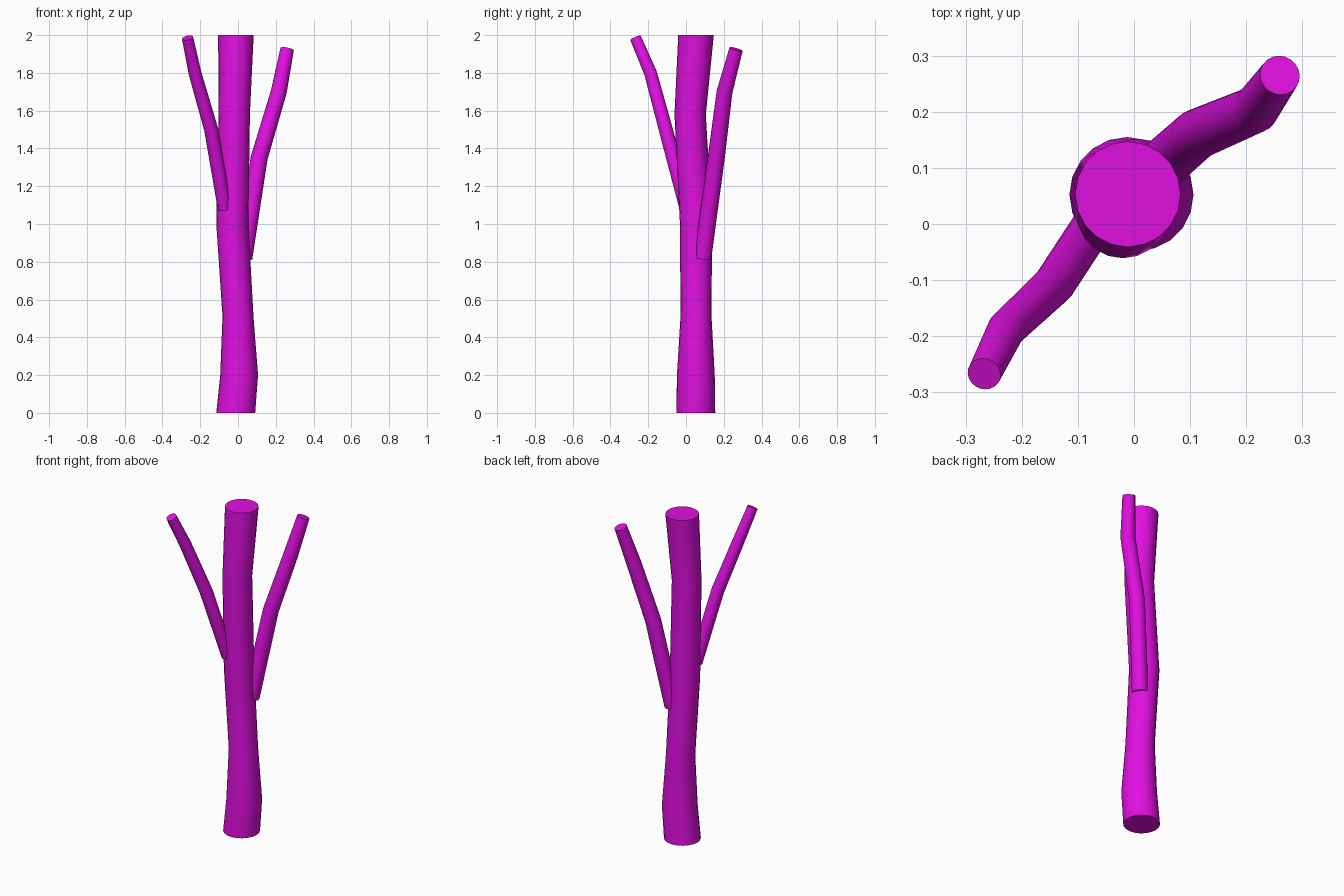
import bpy, bmesh, math
from mathutils import Vector

cube = bpy.data.objects.get("Cube")
if cube:
    bpy.data.objects.remove(cube, do_unlink=True)

# Single bark colour
bark = bpy.data.materials.new("magenta_bark")
bark.use_nodes = True
colour = (0.75, 0.005, 0.75, 1)
bark.diffuse_color = colour
bark.node_tree.nodes["Principled BSDF"].inputs["Base Color"].default_value = colour


def limb(name, path, sides, level=False):
    """Capped tube through (x, y, z, radius) points; level keeps rings horizontal."""
    bm = bmesh.new()
    points = [Vector(p[:3]) for p in path]
    rings = []
    for i, p in enumerate(points):
        before, after = points[max(i - 1, 0)], points[min(i + 1, len(points) - 1)]
        a, b = (p - before).normalized(), (after - p).normalized()
        axis = Vector((0, 0, 1)) if level else (a + b).normalized()
        u = Vector((0, 1, 0)).cross(axis).normalized()
        v = axis.cross(u)
        ring = []
        for k in range(sides):
            t = math.tau * k / sides
            ring.append(bm.verts.new(p + path[i][3] * (u * math.cos(t) + v * math.sin(t))))
        rings.append(ring)
    for low, high in zip(rings, rings[1:]):
        for k in range(sides):
            n = (k + 1) % sides
            bm.faces.new((low[k], low[n], high[n], high[k]))
    bm.faces.new(rings[0][::-1])
    bm.faces.new(rings[-1])
    mesh = bpy.data.meshes.new(name)
    bm.to_mesh(mesh)
    bm.free()
    mesh.materials.append(bark)
    obj = bpy.data.objects.new(name, mesh)
    bpy.context.collection.objects.link(obj)
    bpy.ops.object.select_all(action='DESELECT')
    obj.select_set(True)
    bpy.context.view_layer.objects.active = obj
    bpy.ops.object.shade_smooth_by_angle(angle=math.radians(35))
    return obj


# Gently wavering trunk
limb("trunk", [(-0.012, 0.052, 0, 0.103), (0.006, 0.052, 0.2, 0.1),
               (0, 0.053, 0.51, 0.082), (-0.03, 0.053, 1.0, 0.085),
               (-0.02, 0.022, 1.58, 0.083), (-0.011, 0.053, 2.0, 0.094)], 20, True)

# Thin branch leaning forward to the right side
limb("front_branch", [(-0.07, 0.003, 1.08, 0.037), (-0.142, -0.107, 1.5, 0.037),
                      (-0.228, -0.188, 1.8, 0.034), (-0.267, -0.267, 1.985, 0.03)], 20)

# Thicker branch leaning backward to the left side
limb("back_branch", [(0.03, 0.088, 0.82, 0.046), (0.112, 0.16, 1.35, 0.045),
                     (0.216, 0.204, 1.7, 0.042), (0.26, 0.265, 1.925, 0.036)], 20)
